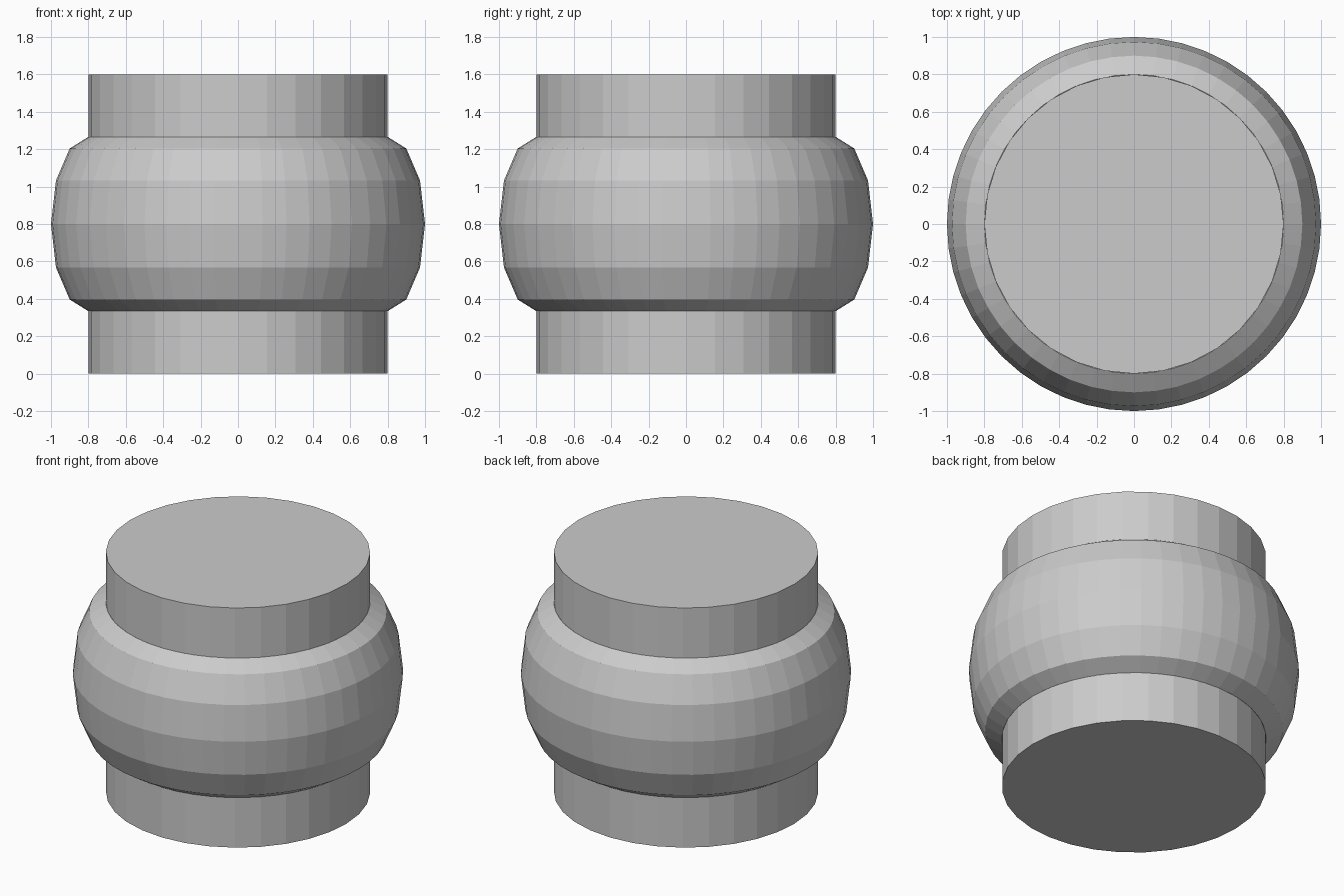
import bpy

if "Cube" in bpy.data.objects:
    bpy.data.objects.remove(bpy.data.objects["Cube"])

# Inner drum
bpy.ops.mesh.primitive_cylinder_add(vertices=32, radius=0.8, depth=1.6, location=(0, 0, 0.8))
bpy.context.object.name = "drum"

# Bulging band: a torus stretched vertically around the drum
bpy.ops.mesh.primitive_torus_add(major_radius=0.8, minor_radius=0.2,
                                 major_segments=48, minor_segments=12,
                                 location=(0, 0, 0.8))
band = bpy.context.object
band.name = "bulging_band"
band.scale.z = 0.466 / 0.2
